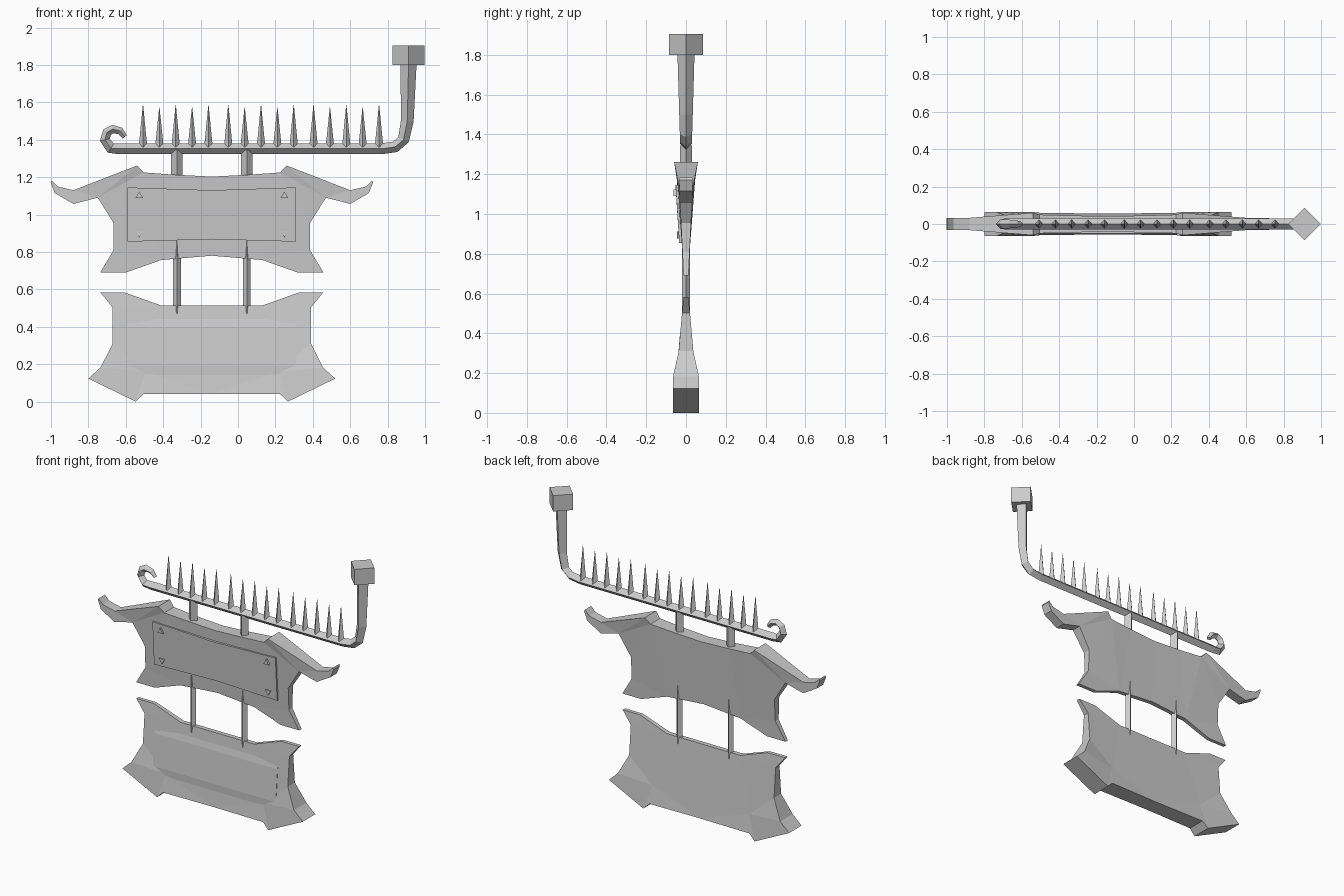
import bpy, bmesh
from mathutils import Vector

if "Cube" in bpy.data.objects:
    bpy.data.objects.remove(bpy.data.objects["Cube"])

CX = -0.14  # mirror line of the hanging boards


def make(name, verts, faces):
    me = bpy.data.meshes.new(name)
    me.from_pydata(verts, [], faces)
    bm = bmesh.new()
    bm.from_mesh(me)
    bmesh.ops.remove_doubles(bm, verts=bm.verts, dist=1e-5)
    bmesh.ops.recalc_face_normals(bm, faces=bm.faces)
    bm.to_mesh(me)
    bm.free()
    ob = bpy.data.objects.new(name, me)
    bpy.context.collection.objects.link(ob)
    return ob


def sweep(name, path):
    """Diamond section swept along (x, z, radius) points in the XZ plane."""
    verts, faces = [], []
    for i, (x, z, r) in enumerate(path):
        a, b = path[max(i - 1, 0)], path[min(i + 1, len(path) - 1)]
        t = Vector((b[0] - a[0], b[1] - a[1])).normalized()
        nx, nz = -t.y * r, t.x * r
        verts += [(x + nx, 0, z + nz), (x, r, z), (x - nx, 0, z - nz), (x, -r, z)]
        if i:
            k = 4 * i
            faces += [(k - 4 + j, k - 4 + (j + 1) % 4, k + (j + 1) % 4, k + j) for j in range(4)]
    n = len(verts)
    faces += [(0, 1, 2, 3), (n - 4, n - 3, n - 2, n - 1)]
    return make(name, verts, faces)


def board(name, pts, rim, patches):
    """Mirrored board from half points (distance, z, half thickness); first 'rim' points are the outline."""
    verts, faces = [], []
    for side in (1, -1):
        o = len(verts)
        n = len(pts)
        verts += [(CX + side * d, -t, z) for d, z, t in pts]
        verts += [(CX + side * d, t, z) for d, z, t in pts]
        for p in patches:
            faces += [[o + i for i in p], [o + n + i for i in p]]
        faces += [(o + i, o + i + 1, o + n + i + 1, o + n + i) for i in range(rim - 1)]
    return make(name, verts, faces)


def prism(name, pts, y0, y1):
    """Prism from (x, z) points; y0 is the front, y1 the back."""
    n = len(pts)
    verts = [(x, y0, z) for x, z in pts] + [(x, y1, z) for x, z in pts]
    faces = [list(range(n)), list(range(n, 2 * n))]
    faces += [(i, (i + 1) % n, n + (i + 1) % n, n + i) for i in range(n)]
    return make(name, verts, faces)


# Upper board with horned corners
board("upper_board", [
    (0, 1.203, .042), (.20, 1.213, .045), (.365, 1.225, .05), (.40, 1.262, .06),
    (.74, 1.13, .033), (.825, 1.15, .033), (.857, 1.182, .033), (.862, 1.17, .033),
    (.84, 1.115, .033), (.74, 1.057, .033), (.61, 1.09, .033), (.525, .955, .025),
    (.525, .81, .018), (.597, .69, .012), (.46, .69, .012), (.27, .757, .014), (0, .78, .015)],
    17, [(2, 3, 10), (3, 4, 10), (4, 9, 10), (4, 5, 8, 9), (5, 6, 7, 8), (2, 10, 11),
         (2, 11, 12, 15), (1, 2, 15), (0, 1, 15, 16), (12, 13, 14, 15)])

# Lower board, thickening towards its base
board("lower_board", [
    (0, .513, .015), (.268, .513, .015), (.466, .583, .012), (.595, .583, .012),
    (.53, .503, .02), (.53, .31, .037), (.595, .182, .065), (.66, .123, .065),
    (.407, 0, .065), (.365, .04, .06), (0, .04, .055), (.355, .16, .045)],
    11, [(1, 2, 3, 4), (1, 4, 5, 11), (0, 1, 11, 10), (9, 10, 11),
         (5, 6, 11), (6, 7, 8, 11), (8, 9, 11)])

# Upper plate, leaning with the board and waisted in the middle
pv, pf = [], []
for x, lo, hi in ((CX - .45, .855, 1.145), (CX, .868, 1.13), (CX + .45, .855, 1.145)):
    pv += [(x, -.034, lo), (x, -.052, hi), (x, -.012, hi), (x, -.008, lo)]
for k in (0, 4):
    pf += [(k + j, k + (j + 1) % 4, k + 4 + (j + 1) % 4, k + 4 + j) for j in range(4)]
pf += [(0, 1, 2, 3), (8, 9, 10, 11)]
make("upper_plate", pv, pf)

# Lower plate blending into the board at top and bottom
prof = [(-.017, .46), (-.03, .40), (-.048, .19), (-.046, .13), (0, .13), (0, .46)]
lv = [(CX + s * .45, y, z) for s in (-1, 1) for y, z in prof]
lf = [tuple(range(6)), tuple(range(6, 12))]
lf += [(i, (i + 1) % 6, 6 + (i + 1) % 6, 6 + i) for i in range(6)]
make("lower_plate", lv, lf)

# Triangular studs on the upper plate
for s in (-1, 1):
    for z, up, y in ((1.105, 1, -.062), (.895, -1, -.044)):
        x = CX + s * .388
        prism("stud", [(x - .02, z - up * .016), (x + .02, z - up * .016), (x, z + up * .018)], y, y + .03)

# Hangers between beam and boards
for s in (-1, 1):
    x = CX + s * .187
    sweep("upper_hanger", [(x, 1.18, .03), (x, 1.345, .03)])
    sweep("lower_hanger", [(x, .47, .021), (x, 1.0, .021)])

# Beam with curled end and upturned post
sweep("beam", [
    (-.605, 1.415, .014), (-.63, 1.447, .02), (-.67, 1.457, .023), (-.70, 1.44, .025),
    (-.712, 1.40, .027), (-.68, 1.355, .029), (-.64, 1.352, .029), (.77, 1.352, .029),
    (.84, 1.362, .03), (.885, 1.40, .031), (.905, 1.50, .034), (.912, 1.81, .043)])

# Mounting block with a recessed top
sweep("mounting_block", [(.912, 1.80, .086), (.912, 1.905, .086),
                         (.912, 1.905, .042), (.912, 1.84, .006)])

# Spikes in three groups of five
for g in range(3):
    for i in range(5):
        x = -.508 + g * .456 + i * .0875
        top = 1.585 if i % 2 == 0 else 1.572
        sweep("spike", [(x, 1.36, .023), (x, top, .001)])
